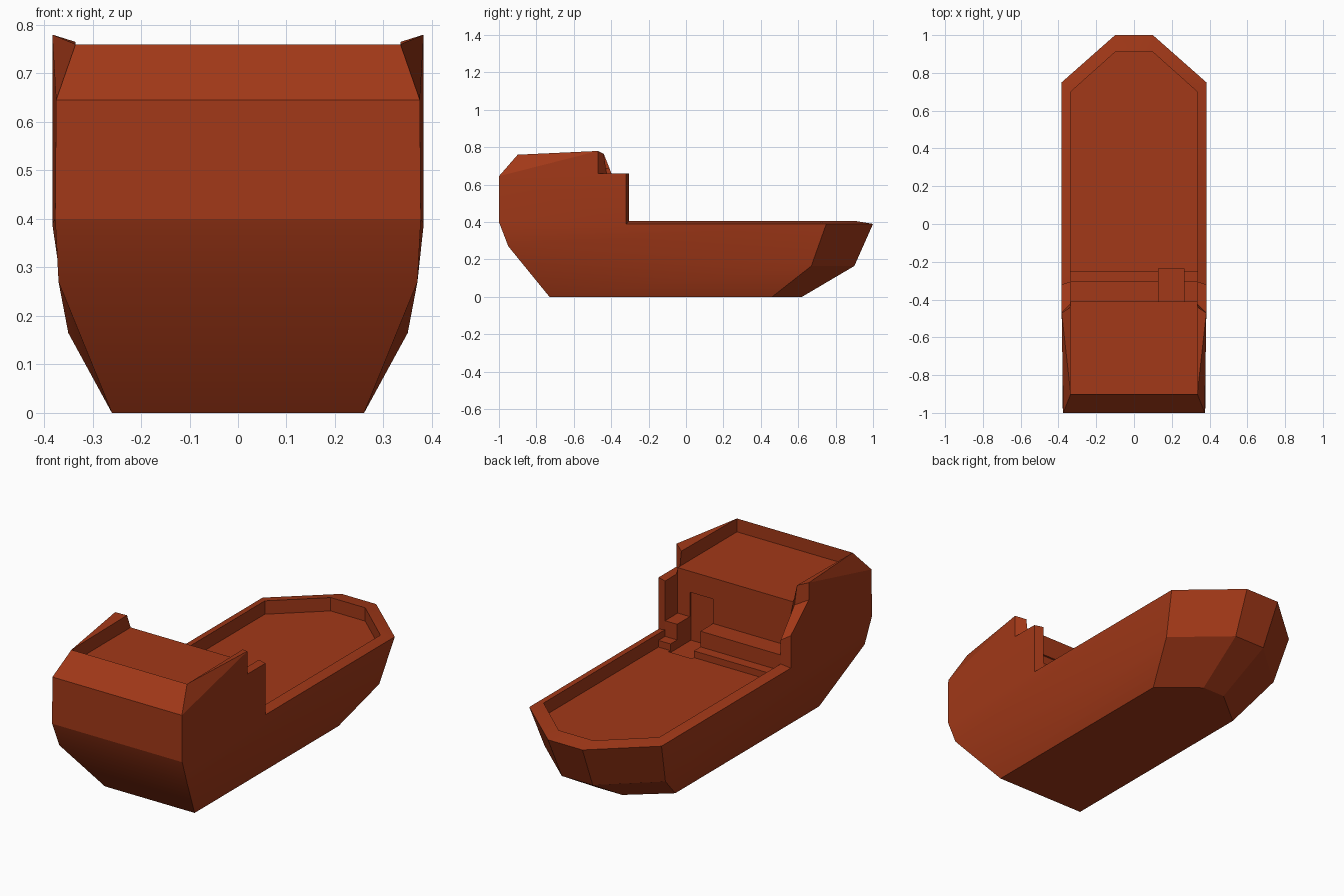
import bpy, bmesh, math

if "Cube" in bpy.data.objects:
    bpy.data.objects.remove(bpy.data.objects["Cube"])

mat = bpy.data.materials.new("rust_paint")
mat.diffuse_color = (0.36, 0.04, 0.009, 1)
mat.use_nodes = True
mat.node_tree.nodes["Principled BSDF"].inputs["Base Color"].default_value = mat.diffuse_color

FLOOR, ROOF, INNER, WALL = 0.335, 0.69, 0.335, -0.41


def finish(name, bm):
    bmesh.ops.remove_doubles(bm, verts=bm.verts, dist=1e-4)
    bmesh.ops.recalc_face_normals(bm, faces=bm.faces)
    me = bpy.data.meshes.new(name)
    bm.to_mesh(me)
    bm.free()
    ob = bpy.data.objects.new(name, me)
    bpy.context.collection.objects.link(ob)
    me.materials.append(mat)
    return ob


def box(name, x0, x1, y0, y1, z0, z1):
    bm = bmesh.new()
    bmesh.ops.create_cube(bm, size=1)
    for v in bm.verts:
        v.co = ((x0 + x1) / 2 + v.co.x * (x1 - x0),
                (y0 + y1) / 2 + v.co.y * (y1 - y0),
                (z0 + z1) / 2 + v.co.z * (z1 - z0))
    return finish(name, bm)


# Named points of one hull side (S stern, C bow corner, T bow tip)
pts = {
    "S0": (.26, -.73, 0), "C0": (.26, .46, 0), "T0": (.065, .62, 0),
    "S1": (.37, -.95, .27), "C1": (.35, .67, .165), "T1": (.09, .90, .165),
    "S2": (.377, -1, .40), "C2": (.383, .75, .39), "T2": (.1, 1, .39),
    "S3": (.375, -1, .645), "S4": (INNER, -.90, .76),
    # gunwale inner edge and deck
    "Ci": (INNER, .70, .405), "Ti": (.1, .91, .405),
    "Cf": (INNER, .70, FLOOR), "Tf": (.1, .91, FLOOR),
    # cabin front wall and roof
    "Wf": (INNER, WALL, FLOOR), "Wr": (INNER, WALL, ROOF), "Sr": (INNER, -.90, ROOF),
    # bulwark post (P), notch (N), upper rail end (R)
    "P0": (.383, -.32, .39), "P0i": (INNER, -.305, .405),
    "P1": (.383, -.32, .66), "P1i": (INNER, -.305, .66),
    "N": (.383, -.47, .66), "Ni": (INNER, -.425, .66),
    "R": (.383, -.47, .78), "Ri": (INNER, -.44, .765),
}
# The left bulwark slopes down instead of stepping
left_pts = dict(pts, P1=(.383, -.32, .56), P1i=(INNER, -.305, .53),
                N=(.383, -.47, .69), Ni=(INNER, -.42, .67))

side_faces = [
    "S0 S1 C1 C0", "C0 C1 T1 T0", "S1 S2 P0 C2 C1", "C1 C2 T2 T1",
    "P0 P1 N R S3 S2", "S3 R S4",
    "P0 C2 Ci P0i", "C2 T2 Ti Ci", "Ci Ti Tf Cf",
    "P0 P1 P1i P0i", "P1 N Ni P1i", "N R Ri Ni", "R Ri S4",
    "S4 Ri Ni P1i P0i Ci Cf Wf Wr Sr",
]
# Strips that span from one side to the other
centre_faces = [
    "S0 C0 T0", "T0 T1", "T1 T2", "T2 Ti", "Ti Tf", "Wf Cf Tf",
    "Wf Wr", "Wr Sr", "Sr S4", "S4 S3", "S3 S2", "S2 S1", "S1 S0",
]

# Hull
bm = bmesh.new()
right = {k: bm.verts.new(p) for k, p in pts.items()}
left = {k: bm.verts.new((-p[0], p[1], p[2])) for k, p in left_pts.items()}
for f in side_faces:
    for side in (right, left):
        bm.faces.new([side[k] for k in f.split()])
for f in centre_faces:
    keys = f.split()
    bm.faces.new([right[k] for k in keys] + [left[k] for k in reversed(keys)])
hull = finish("hull", bm)
bpy.context.view_layer.objects.active = hull
hull.select_set(True)
bpy.ops.object.shade_smooth_by_angle(angle=math.radians(20.5))

# Cabin doorway, slightly recessed
door = box("door_cutter", .13, .265, -.42, -.235, .325, .58)
door.hide_render = True
door.hide_viewport = True
door.display_type = 'WIRE'
cut = hull.modifiers.new("doorway", 'BOOLEAN')
cut.operation = 'DIFFERENCE'
cut.solver = 'EXACT'
cut.object = door

# Two steps either side of the doorway
for tag, x0, x1 in (("left", -INNER, .13), ("right", .265, INNER)):
    box("upper_step_" + tag, x0, x1, WALL, -.305, FLOOR, .452)
    box("lower_step_" + tag, x0, x1, -.305, -.25, FLOOR, .37)
